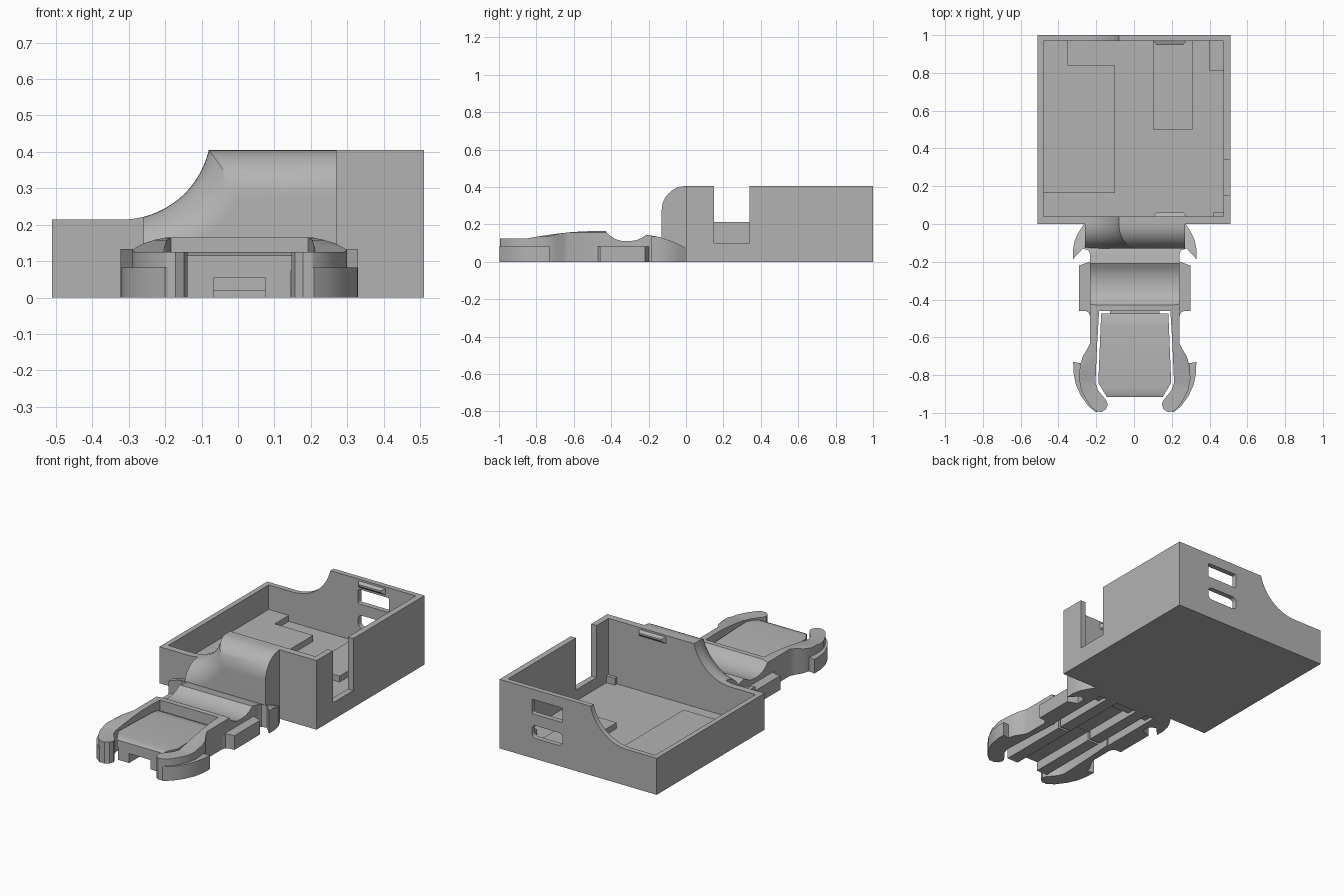
import bpy, bmesh
from math import sin, cos, pi, sqrt, atan2

if "Cube" in bpy.data.objects:
    bpy.data.objects.remove(bpy.data.objects["Cube"], do_unlink=True)

grey = bpy.data.materials.new("plain grey")
grey.use_nodes = True
grey.diffuse_color = (0.45, 0.45, 0.45, 1)
grey.node_tree.nodes["Principled BSDF"].inputs["Base Color"].default_value = (0.45, 0.45, 0.45, 1)

CX = 0.004  # centre line of the clip


def loft(name, rings):
    """Closed solid through rings that have equal point counts."""
    bm = bmesh.new()
    loops = [[bm.verts.new(p) for p in ring] for ring in rings]
    n = len(loops[0])
    for a, b in zip(loops, loops[1:]):
        for i in range(n):
            bm.faces.new((a[i], a[(i + 1) % n], b[(i + 1) % n], b[i]))
    bm.faces.new(loops[0])
    bm.faces.new(loops[-1])
    bmesh.ops.recalc_face_normals(bm, faces=bm.faces)
    mesh = bpy.data.meshes.new(name)
    bm.to_mesh(mesh)
    bm.free()
    ob = bpy.data.objects.new(name, mesh)
    bpy.context.collection.objects.link(ob)
    mesh.materials.append(grey)
    return ob


def prism(name, pts, axis, lo, hi):
    place = {"x": lambda c, p: (c, p[0], p[1]),
             "y": lambda c, p: (p[0], c, p[1]),
             "z": lambda c, p: (p[0], p[1], c)}[axis]
    return loft(name, [[place(c, p) for p in pts] for c in (lo, hi)])


def block(name, x0, x1, y0, y1, z0, z1):
    return prism(name, [(x0, y0), (x1, y0), (x1, y1), (x0, y1)], "z", z0, z1)


def activate(ob):
    bpy.ops.object.select_all(action="DESELECT")
    ob.select_set(True)
    bpy.context.view_layer.objects.active = ob


def bevel(ob, width, segments=4):
    activate(ob)
    m = ob.modifiers.new("bevel", "BEVEL")
    m.width, m.segments, m.limit_method = width, segments, "ANGLE"
    bpy.ops.object.modifier_apply(modifier=m.name)


def boolean(ob, tool, operation="DIFFERENCE"):
    activate(ob)
    m = ob.modifiers.new("cut", "BOOLEAN")
    m.object, m.operation, m.solver = tool, operation, "EXACT"
    bpy.ops.object.modifier_apply(modifier=m.name)
    bpy.data.objects.remove(tool, do_unlink=True)


def smooth(ob):
    activate(ob)
    bpy.ops.object.shade_smooth_by_angle(angle=0.5)


def swoop(inset, x_end, steps=16):
    """Flat top corner, then the concave sweep down to x_end."""
    cx, cz, r = -0.32, 0.46, 0.246 + inset
    top = 0.405 - inset
    x0 = cx + sqrt(r * r - (cz - top) ** 2)
    a0 = atan2(top - cz, x0 - cx)
    a1 = atan2(-sqrt(r * r - (x_end - cx) ** 2), x_end - cx)
    return [(cx + r * cos(a0 + (a1 - a0) * i / steps),
             cz + r * sin(a0 + (a1 - a0) * i / steps)) for i in range(steps + 1)]


# Open tray with a low side
tray = prism("tray", [(-0.51, 0), (0.51, 0), (0.51, 0.405)] + swoop(0, -0.32)
             + [(-0.51, 0.214)], "y", 0, 1)
boolean(tray, block("cavity", -0.48, 0.475, 0.04, 0.97, 0.035, 1))
boolean(tray, block("side_notch", 0.4, 0.6, 0.15, 0.34, 0.1, 1))
for z0, z1, w in ((0.26, 0.345, 0.008), (0.12, 0.195, 0.025)):
    slot = block("slot", 0.1, 0.3, 0.93, 1.05, z0, z1)
    bevel(slot, w)
    boolean(tray, slot)
smooth(tray)

# Raised floor pads
prism("left_floor_pad", [(-0.485, 0.165), (-0.1, 0.165), (-0.1, 0.84), (-0.35, 0.84),
                         (-0.35, 0.975), (-0.485, 0.975)], "z", 0.03, 0.07)
block("middle_floor_pad", 0.1, 0.31, 0.5, 0.975, 0.03, 0.07)
block("corner_floor_pad", 0.4, 0.48, 0.81, 0.975, 0.03, 0.07)
block("corner_stop", 0.42, 0.48, 0.035, 0.06, 0.03, 0.075)

# Snap ridges under the rim
for name, wall, d in (("front_ridge", 0.038, 1), ("back_ridge", 0.972, -1)):
    loft(name, [[(0.1 + e, wall + d * o, z) for e, o, z in
                 ((0, 0, 0.355), (0.02, 0.024, 0.375), (0.02, 0.024, 0.385), (0, 0, 0.395))],
                [(0.28 - e, wall + d * o, z) for e, o, z in
                 ((0, 0, 0.355), (0.02, 0.024, 0.375), (0.02, 0.024, 0.385), (0, 0, 0.395))]])

# Rounded hood joining the tray to the clip
R = 0.13
rings = [[(x, 0.01 if i < 0 else -R * sin(i * pi / 24), z)
          for x, z in [(-0.26, 0.02), (0.27, 0.02), (0.27, 0.405 - R * (1 - cos(max(i, 0) * pi / 24)))]
          + swoop(R * (1 - cos(max(i, 0) * pi / 24)), -0.26)] for i in range(-1, 13)]
smooth(loft("hood", rings))

# Side and front height outlines shared by the upper clip parts
SIDE = [(-1.1, 0.125), (-0.85, 0.125), (-0.78, 0.137), (-0.7, 0.149), (-0.62, 0.158),
        (-0.54, 0.163), (-0.43, 0.165), (-0.41, 0.142), (-0.38, 0.122), (-0.345, 0.112),
        (-0.31, 0.11), (-0.27, 0.114), (-0.24, 0.126), (-0.21, 0.145), (-0.14, 0.132),
        (-0.07, 0.108), (0.03, 0.06)]
CREST = [(0.4, 0.134), (0.29, 0.134), (0.265, 0.148), (0.235, 0.158), (0.19, 0.167)]


def trim(ob):
    boolean(ob, prism("side_trim", SIDE + [(0.03, -0.1), (-1.1, -0.1)], "x", -0.6, 0.6), "INTERSECT")
    crest = [(CX + x, z) for x, z in CREST] + [(CX - x, z) for x, z in reversed(CREST)]
    boolean(ob, prism("crest_trim", crest + [(CX - 0.4, -0.1), (CX + 0.4, -0.1)], "y", -1.2, 0.2),
            "INTERSECT")
    smooth(ob)


def grooves(ob, y0, y1):
    """Long channels along the underside."""
    for x, half, depth in ((0, 0.07, 0.055), (-0.168, 0.026, 0.075), (0.168, 0.026, 0.075)):
        boolean(ob, block("channel", CX + x - half, CX + x + half, y0, y1, -0.1, depth))


def mirrored(half):
    return [(CX + x, y) for x, y in half] + [(CX - x, y) for x, y in reversed(half)]


# Clip body with winged head
body = prism("clip_body", mirrored([(0.265, 0.005), (0.295, -0.04), (0.317, -0.085), (0.326, -0.13),
                                    (0.326, -0.185), (0.275, -0.13), (0.245, -0.14),
                                    (0.236, -0.16), (0.236, -0.46)]), "z", 0, 0.3)
grooves(body, -0.6, -0.06)
trim(body)

# Low side rails
for s, name in ((-1, "right_rail"), (1, "left_rail")):
    outline = [(0.22, -0.19), (0.24, -0.2), (0.294, -0.22), (0.294, -0.46), (0.26, -0.46),
               (0.243, -0.47), (0.236, -0.49), (0.22, -0.49)]
    prism(name, [(CX + s * x, y) for x, y in outline], "z", 0, 0.083)

# Springy arms and their low outer hooks
ARM = [(0.188, -0.45), (0.236, -0.45), (0.236, -0.63), (0.25, -0.66), (0.275, -0.7), (0.29, -0.75),
       (0.295, -0.82), (0.283, -0.88), (0.255, -0.935), (0.225, -0.975), (0.2, -0.993),
       (0.175, -0.995), (0.152, -0.98), (0.143, -0.955), (0.15, -0.935), (0.195, -0.88),
       (0.208, -0.84), (0.2, -0.65)]
HOOK = [(0.27, -0.74), (0.3, -0.735), (0.326, -0.73), (0.324, -0.79), (0.312, -0.85),
        (0.285, -0.91), (0.245, -0.965), (0.205, -0.997), (0.19, -0.99), (0.25, -0.9)]
for s, side in ((-1, "right"), (1, "left")):
    trim(prism(side + "_arm", [(CX + s * x, y) for x, y in ARM], "z", 0, 0.3))
    smooth(prism(side + "_hook", [(CX + s * x, y) for x, y in HOOK], "z", 0, 0.083))

# Centre tongue, rounded along the top, with a channel below
tongue = prism("tongue", mirrored([(0.178, -0.475), (0.193, -0.84), (0.148, -0.915)]), "z", 0, 0.3)
boolean(tongue, prism("tongue_trim", [(-1, -0.1), (-1, 0.1), (-0.915, 0.115), (-0.895, 0.123),
                                      (-0.87, 0.125), (-0.54, 0.125), (-0.5, 0.12), (-0.475, 0.11),
                                      (-0.4, 0.1), (-0.4, -0.1)], "x", -0.5, 0.5), "INTERSECT")
grooves(tongue, -1.1, -0.3)
smooth(tongue)
block("tongue_link", CX - 0.13, CX + 0.13, -0.49, -0.44, 0.056, 0.08)
